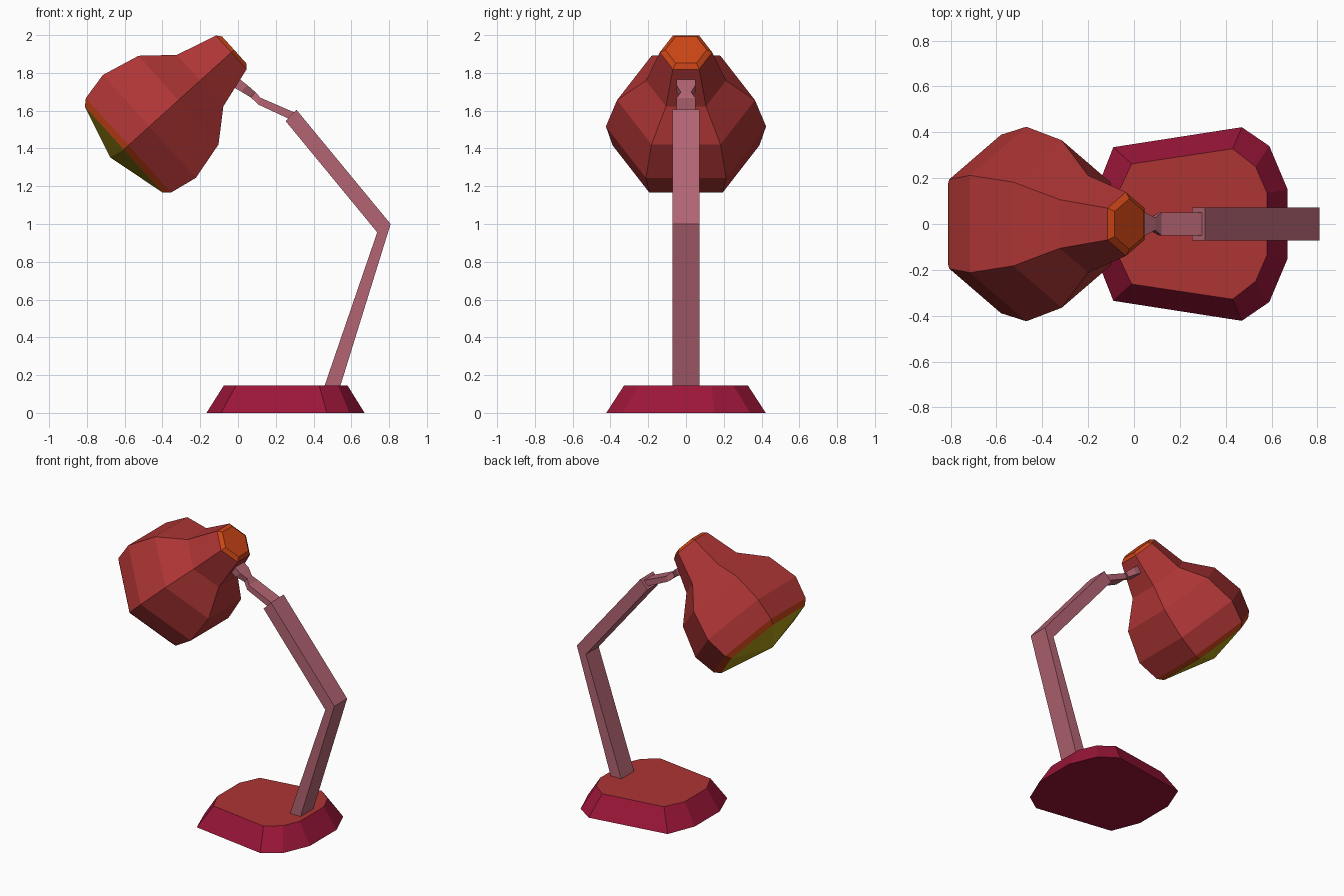
import bpy, bmesh, math
from mathutils import Vector

if "Cube" in bpy.data.objects:
    bpy.data.objects.remove(bpy.data.objects["Cube"])


def material(name, rgb):
    m = bpy.data.materials.new(name)
    m.diffuse_color = (*rgb, 1)
    m.use_nodes = True
    m.node_tree.nodes["Principled BSDF"].inputs["Base Color"].default_value = m.diffuse_color
    return m


RED = material("red", (0.42, 0.035, 0.035))
CRIMSON = material("crimson", (0.33, 0.008, 0.04))
PINK = material("dusty_pink", (0.45, 0.13, 0.17))
ORANGE = material("orange", (0.6, 0.06, 0.008))
YELLOW = material("yellow", (0.42, 0.33, 0.008))


def loft(name, rings, bands, start=None, end=None):
    """Skin equal-sized rings; bands gives one material per strip, start/end cap the ends."""
    bm = bmesh.new()
    mats = []

    def slot(m):
        if m not in mats:
            mats.append(m)
        return mats.index(m)

    vs = [[bm.verts.new(p) for p in r] for r in rings]
    n = len(rings[0])
    for a, b, m in zip(vs, vs[1:], bands):
        for i in range(n):
            j = (i + 1) % n
            bm.faces.new((a[i], a[j], b[j], b[i])).material_index = slot(m)
    if start:
        bm.faces.new(vs[0][::-1]).material_index = slot(start)
    if end:
        bm.faces.new(vs[-1]).material_index = slot(end)
    bmesh.ops.recalc_face_normals(bm, faces=bm.faces[:])
    me = bpy.data.meshes.new(name)
    bm.to_mesh(me)
    bm.free()
    for m in mats:
        me.materials.append(m)
    ob = bpy.data.objects.new(name, me)
    bpy.context.collection.objects.link(ob)
    return ob


def outline(half, z):
    """Mirror a half outline in y into a closed ring at height z."""
    return [(x, y, z) for x, y in half] + [(x, -y, z) for x, y in reversed(half)]


def bar(name, sections, mat):
    """Rectangular bar through sections (x, z upper), (x, z lower), half width."""
    rings = [[(u[0], -w, u[1]), (u[0], w, u[1]), (l[0], w, l[1]), (l[0], -w, l[1])]
             for u, l, w in sections]
    return loft(name, rings, [mat] * (len(rings) - 1), mat, mat)


# Base: bevelled ten-sided foot
foot = [(0.67, 0.15), (0.59, 0.34), (0.47, 0.422), (-0.09, 0.335), (-0.167, 0.14)]
top = [(0.58, 0.135), (0.53, 0.25), (0.43, 0.328), (-0.01, 0.262), (-0.075, 0.125)]
loft("base", [outline(foot, 0), outline(top, 0.145)], [CRIMSON], CRIMSON, RED)

# Bent arm
bar("arm", [((0.541, 0.14), (0.457, 0.14), 0.072),
            ((0.808, 1.0), (0.737, 0.956), 0.072),
            ((0.309, 1.605), (0.252, 1.545), 0.072)], PINK)

# Thin neck with a pinched joint
bar("neck", [((0.30, 1.59), (0.28, 1.552), 0.05),
             ((0.12, 1.668), (0.108, 1.632), 0.05),
             ((0.092, 1.698), (0.068, 1.67), 0.027),
             ((0.05, 1.735), (0.018, 1.70), 0.05),
             ((-0.02, 1.79), (-0.06, 1.745), 0.05)], PINK)

# Hexagonal shade along a tilted axis
origin = Vector((-0.605, 0, 1.394))
axis = Vector((0.742, 0, 0.670))
side, down = Vector((0, 1, 0)), Vector((0.670, 0, -0.742))


def hexagon(dist, r):
    c = origin + axis * dist
    return [c + (side * math.cos(a) + down * math.sin(a)) * r
            for a in (math.radians(60 * i) for i in range(6))]


profile = [(0, 0.354), (0.034, 0.389), (0.183, 0.424), (0.391, 0.365),
           (0.545, 0.212), (0.768, 0.139), (0.788, 0.110)]
loft("shade", [hexagon(*p) for p in profile],
     [ORANGE, RED, RED, RED, RED, ORANGE], None, ORANGE)

# Bulging faceted light cover
cover = loft("light_cover", [hexagon(0, 0.354), [Vector((-0.677, 0, 1.353))] * 6], [YELLOW])
bm = bmesh.new()
bm.from_mesh(cover.data)
bmesh.ops.remove_doubles(bm, verts=bm.verts[:], dist=0.0005)
bmesh.ops.recalc_face_normals(bm, faces=bm.faces[:])
if sum(f.normal.dot(axis) for f in bm.faces) > 0:
    bmesh.ops.reverse_faces(bm, faces=bm.faces[:])
bm.to_mesh(cover.data)
bm.free()
